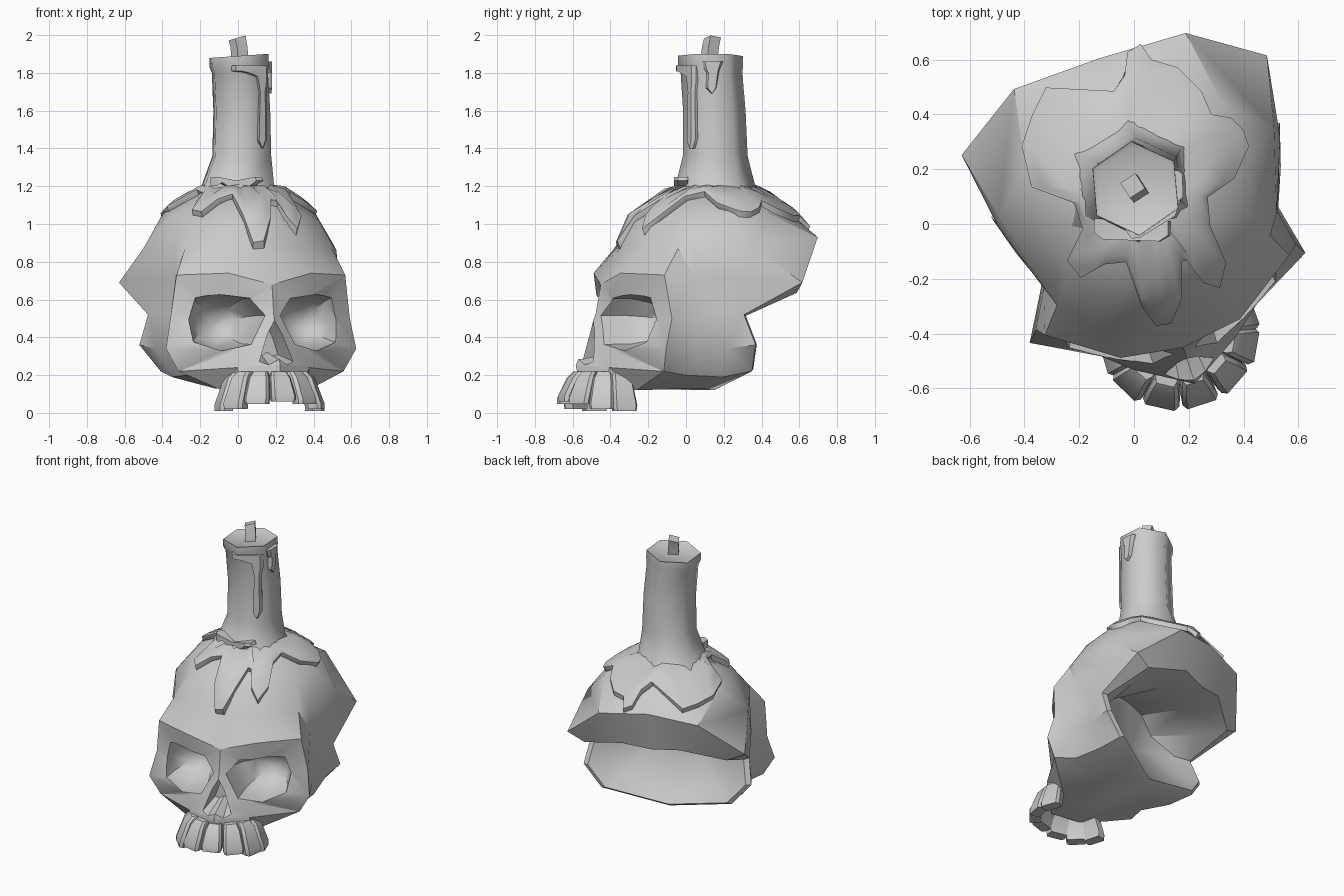
import bpy, bmesh, math
from mathutils import Vector
from mathutils.bvhtree import BVHTree

if "Cube" in bpy.data.objects:
    bpy.data.objects.remove(bpy.data.objects["Cube"])

bone = bpy.data.materials.new("pale_grey")
bone.diffuse_color = (0.6, 0.6, 0.6, 1)
bone.use_nodes = True
bone.node_tree.nodes["Principled BSDF"].inputs["Base Color"].default_value = bone.diffuse_color


def P(u, v, z):
    # skull frame (u right, v back) turned towards +x, back of the skull slightly skewed
    u += .035 * min(1, max(0, (v + .4) / .2))
    return Vector((0.95 * u - 0.31 * v, 0.1 + 0.31 * u + 0.95 * v, z))


def finish(name, bm, angle=35):
    bmesh.ops.remove_doubles(bm, verts=bm.verts, dist=1e-4)
    bmesh.ops.recalc_face_normals(bm, faces=bm.faces)
    me = bpy.data.meshes.new(name)
    bm.to_mesh(me)
    bm.free()
    ob = bpy.data.objects.new(name, me)
    bpy.context.collection.objects.link(ob)
    me.materials.append(bone)
    smooth(ob, angle)
    return ob


def smooth(ob, angle):
    bpy.ops.object.select_all(action='DESELECT')
    ob.select_set(True)
    bpy.context.view_layer.objects.active = ob
    bpy.ops.object.shade_smooth_by_angle(angle=math.radians(angle))


def loft(name, rings, angle=35):
    bm = bmesh.new()
    rs = [[bm.verts.new(p) for p in r] for r in rings]
    n = len(rs[0])
    for a, b in zip(rs, rs[1:]):
        for i in range(n):
            bm.faces.new((a[i], a[(i + 1) % n], b[(i + 1) % n], b[i]))
    bm.faces.new(rs[0])
    bm.faces.new(rs[-1])
    return finish(name, bm, angle)


# skull half: rows from crown to base, each from the face centre back to the rim
cranium = [
    [(0, -.19, 1.17), (.13, -.15, 1.17), (.2, -.02, 1.17), (.2, .05, 1.18), (.16, .16, 1.18), (0, .26, 1.18)],
    [(0, -.42, 1.01), (.2, -.36, 1.01), (.35, -.19, 1.02), (.4, 0, 1.05), (.38, .22, 1.06), (0, .42, 1.09)],
    [(0, -.47, .87), (.26, -.42, .87), (.41, -.29, .87), (.445, -.22, .86), (.53, .08, .88), (.33, .51, .93)],
    [(0, -.58, .68), (.23, -.545, .74), (.47, -.38, .73), (.45, -.215, .72), (.54, .04, .71), (.587, .34, .69)]]
face = [
    [(0, -.61, .52), (.21, -.52, .5), (.5, -.35, .5), (.45, -.2, .5), (.49, -.07, .52), (.525, .035, .52)],
    [(0, -.67, .37), (.2, -.57, .33), (.53, -.39, .34), (.455, -.2, .34), (.51, -.06, .34), (.555, .09, .36)],
    [(0, -.72, .25), (.2, -.6, .24), (.46, -.38, .22), (.39, -.25, .2), (.42, -.05, .19), (.43, .11, .22)],
    [(0, -.69, .13), (.18, -.6, .13), (.24, -.46, .12), (.22, -.25, .14), (.2, -.1, .13), (0, .04, .12)]]
rows = cranium + face
back = (0, .52, .97)
rim = [back] + [r[5] for r in rows[2:]]
core = Vector((0, .38, .42))
band = [.5, .42, .2, .06, .06, .06, .06]
lip = [Vector(p).lerp(core, t) for p, t in zip(rim, band)]
mid = [(p.x * .8, p.y * .55 - .03, .52 + (p.z - .52) * .8) for p in lip]
deep = [(p[0] * .45, -.09, .55 + (p[2] - .5) * .4) for p in rim]

bm = bmesh.new()
for s in (1, -1):
    def add(*pts):
        pts = [p for i, p in enumerate(pts) if tuple(p) not in [tuple(q) for q in pts[:i]]]
        bm.faces.new([bm.verts.new(P(s * p[0], p[1], p[2])) for p in pts])
    for grid in (rows, [rim, lip, mid, deep]):
        for a, b in zip(grid, grid[1:]):
            for i in range(len(a) - 1):
                add(a[i], a[i + 1], b[i + 1], b[i])
    add(rows[1][5], back, rows[2][5])
    add(*rows[0])
    add(*rows[-1])
    add(*deep)
bmesh.ops.triangulate(bm, faces=[f for f in bm.faces if len(f.verts) == 4])
skull = finish("skull", bm)
probe = bmesh.new()
probe.from_mesh(skull.data)
surface = BVHTree.FromBMesh(probe)

# eye sockets and nose opening
eye = [(-.19, .04), (-.12, .13), (.03, .15), (.15, .14), (.19, .02), (.16, -.1), (.03, -.145), (-.11, -.11)]
nose = [(0, .13), (.045, .05), (.1, -.11), (.05, -.12), (0, -.09), (-.05, -.12), (-.1, -.11), (-.045, .05)]


def cutter(name, outline, u, z, side, steps):
    rings = [[P(side * (u + a * k), v, z + b * k) for a, b in outline] for v, k in steps]
    ob = loft(name, rings)
    ob.hide_render = True
    ob.hide_set(True)
    return ob


cutters = [cutter("eye_cutter", eye, .235, .475, s, ((-.8, 1.05), (-.45, 1), (-.36, .85), (-.29, .55), (-.26, .2)))
           for s in (1, -1)]
cutters.append(cutter("nose_cutter", nose, 0, .375, 1, ((-.9, 1.1), (-.68, 1), (-.5, .6))))
for c in cutters:
    m = skull.modifiers.new(c.name, 'BOOLEAN')
    m.object = c
    m.operation = 'DIFFERENCE'
    m.solver = 'EXACT'
    bpy.context.view_layer.objects.active = skull
    bpy.ops.object.modifier_apply(modifier=m.name)
    bpy.data.objects.remove(c)
smooth(skull, 42)

# upper teeth along the jaw arch
for i, deg in enumerate((-92, -62, -31, 0, 31, 62, 92)):
    a = math.radians(deg)
    out = Vector((math.sin(a), -math.cos(a), 0))
    tan = Vector((math.cos(a), math.sin(a), 0))
    spot = Vector((.225 * math.sin(a), -.54 - .195 * math.cos(a), 0))
    low = .06 - .05 * math.sin(a) ** 2
    rings = []
    for z, w, o in ((.22, .04, -.035), (.185, .054, .0), (low + .03, .068, .05), (low, .063, .05)):
        rings.append([P(*(spot + tan * (w * x) + out * (o + y) + Vector((0, 0, z))))
                      for x, y in ((-.9, -.055), (.9, -.055), (1, -.005), (.8, .015), (-.8, .015), (-1, -.005))])
    loft("tooth_%d" % (i + 1), rings, 30)


# candle: six sided, flared at the foot, with a small lip
def hexagon(x, y, z, r, tilt=0):
    pts = []
    for k in range(6):
        a = math.radians(95 + 60 * k)
        pts.append((x + r * math.cos(a), y + r * math.sin(a), z + tilt * math.cos(a)))
    return pts


loft("candle", [hexagon(.0, .15, 1.08, .3), hexagon(.0, .155, 1.21, .21), hexagon(.02, .155, 1.36, .172),
                hexagon(.02, .15, 1.6, .166), hexagon(.01, .135, 1.8, .164), hexagon(.005, .13, 1.84, .173, .01),
                hexagon(.005, .13, 1.89, .172, .012), hexagon(.005, .13, 1.88, .155, .01)], 62)

# wick
loft("wick", [[(x + a, y + b, z + t * a) for a, b in ((-.045, .01), (-.01, -.045), (.045, -.01), (.01, .045))]
              for x, y, z, t in ((.012, .12, 1.85, 0), (.005, .13, 1.94, 0), (-.005, .14, 1.985, .3))], 30)

# melted wax draped over the crown, with drips in its outline
outline = [(.41, .28), (.39, .34), (.35, .39), (.28, .4), (.25, .48), (.16, .57), (.06, .6), (.03, .65), (-.02, .62),
           (-.04, .54), (-.08, .48), (-.32, .5), (-.37, .4), (-.41, .28), (-.37, .14), (-.21, .08), (-.18, -.01),
           (-.24, -.13), (-.19, -.19), (-.1, -.14), (-.03, -.13), (.03, -.3), (.08, -.36), (.14, -.35),
           (.17, -.27), (.17, -.13), (.21, -.12), (.25, -.21), (.31, -.22), (.33, -.14), (.27, .0),
           (.26, .1), (.36, .17)]


def drape(x, y, lift):
    hit = surface.ray_cast(Vector((x, y, 1.6)), Vector((0, 0, -1)))
    if hit[0] is None:
        hit = surface.find_nearest(Vector((x, y, .95)))
    n = hit[1] if hit[1].z > 0 else -hit[1]
    return hit[0] + n * lift


rings = []
for k, lift in ((.96, -.03), (1, -.01), (.97, .03), (.85, .038), (.65, .035), (.4, .03)):
    rings.append([drape(x * k, .13 + (y - .13) * k, lift) for x, y in outline])
loft("melted_wax", rings, 45)


# drips hanging on the candle side
def drip(name, deg, radius, pts, centre=(.01, .14), depth=.03):
    a = math.radians(deg)
    out = Vector((math.cos(a), math.sin(a), 0))
    tan = Vector((-math.sin(a), math.cos(a), 0))
    c = Vector((centre[0], centre[1], 0))
    rings = [[c + out * (radius + d) + tan * (t * k) + Vector((0, 0, z)) for t, z in pts]
             for d, k in ((-.03, 1), (depth * .5, 1), (depth, .75))]
    loft(name, rings, 30)


long_drip = [(-.12, 1.84), (.08, 1.84), (.08, 1.75), (.07, 1.7), (.075, 1.45), (.05, 1.4), (.02, 1.44),
             (.03, 1.7), (.01, 1.78), (-.06, 1.8), (-.12, 1.81)]
short_drip = [(-.06, 1.86), (.05, 1.86), (.03, 1.81), (.015, 1.72), (-.01, 1.69), (-.04, 1.72), (-.035, 1.8),
              (-.05, 1.82)]
ledge = [(-.14, 1.25), (.0, 1.23), (.13, 1.25), (.14, 1.23), (.09, 1.2), (.02, 1.21), (-.06, 1.2), (-.1, 1.22),
         (-.14, 1.2)]
drip("long_drip", -58, .138, long_drip)
drip("short_drip", 2, .138, short_drip)
drip("wax_ledge", -92, .17, ledge, (0, .155), .045)
